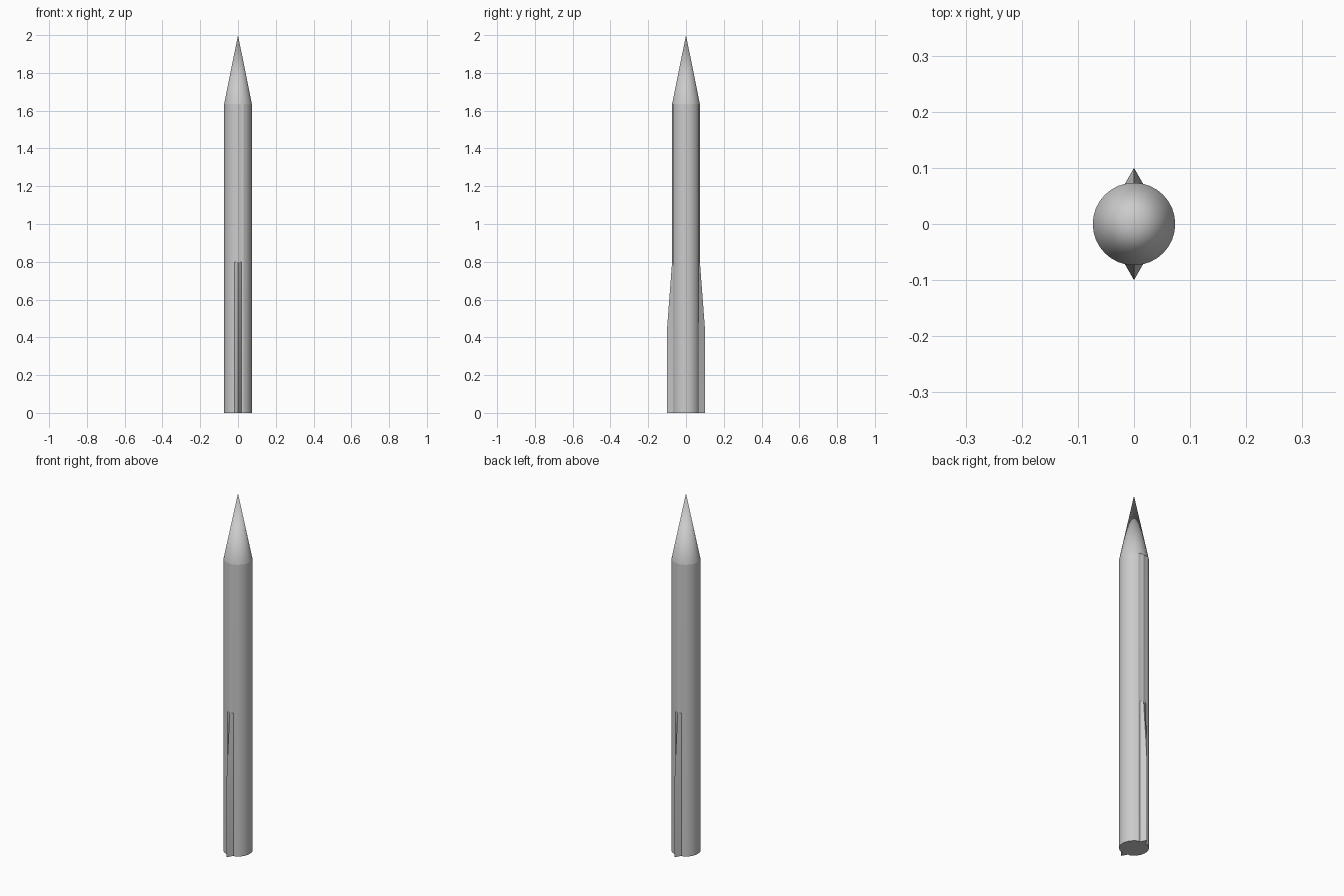
import bpy, bmesh, math

if "Cube" in bpy.data.objects:
    bpy.data.objects.remove(bpy.data.objects["Cube"])

R = 0.0735      # shaft radius
TIP_Z = 1.635   # where the cone starts


def section(bm, z, ridge):
    """One ring: round shaft with a pointed ridge on -y and +y, shallow dips beside each."""
    half = [(-90, ridge), (-75, 0.0705)]
    half += [(-67.5 + 11.25 * i, R) for i in range(13)]
    half += [(75, 0.0705)]
    ring = half + [(a + 180, r) for a, r in half]
    return [bm.verts.new((r * math.cos(math.radians(a)), r * math.sin(math.radians(a)), z))
            for a, r in ring]


def finish(bm, name):
    bmesh.ops.recalc_face_normals(bm, faces=bm.faces)
    mesh = bpy.data.meshes.new(name)
    bm.to_mesh(mesh)
    bm.free()
    obj = bpy.data.objects.new(name, mesh)
    bpy.context.collection.objects.link(obj)
    bpy.ops.object.select_all(action='DESELECT')
    obj.select_set(True)
    bpy.context.view_layer.objects.active = obj
    bpy.ops.object.shade_smooth_by_angle(angle=math.radians(20))


# Shaft with ridges that flare into fins at the foot
bm = bmesh.new()
rings = [section(bm, z, r) for z, r in ((0, 0.1), (0.45, 0.1), (0.8, R), (TIP_Z, R))]
for lo, hi in zip(rings, rings[1:]):
    for i in range(len(lo)):
        j = (i + 1) % len(lo)
        bm.faces.new((lo[i], lo[j], hi[j], hi[i]))
bm.faces.new(rings[0])
finish(bm, "finned_shaft")

# Pointed nose cone, closed underneath
bm = bmesh.new()
n = 32
rim = [bm.verts.new((R * math.cos(2 * math.pi * i / n), R * math.sin(2 * math.pi * i / n), TIP_Z))
       for i in range(n)]
apex = bm.verts.new((0, 0, 2))
for i in range(n):
    bm.faces.new((rim[i], rim[(i + 1) % n], apex))
bm.faces.new(rim)
finish(bm, "nose_cone")
